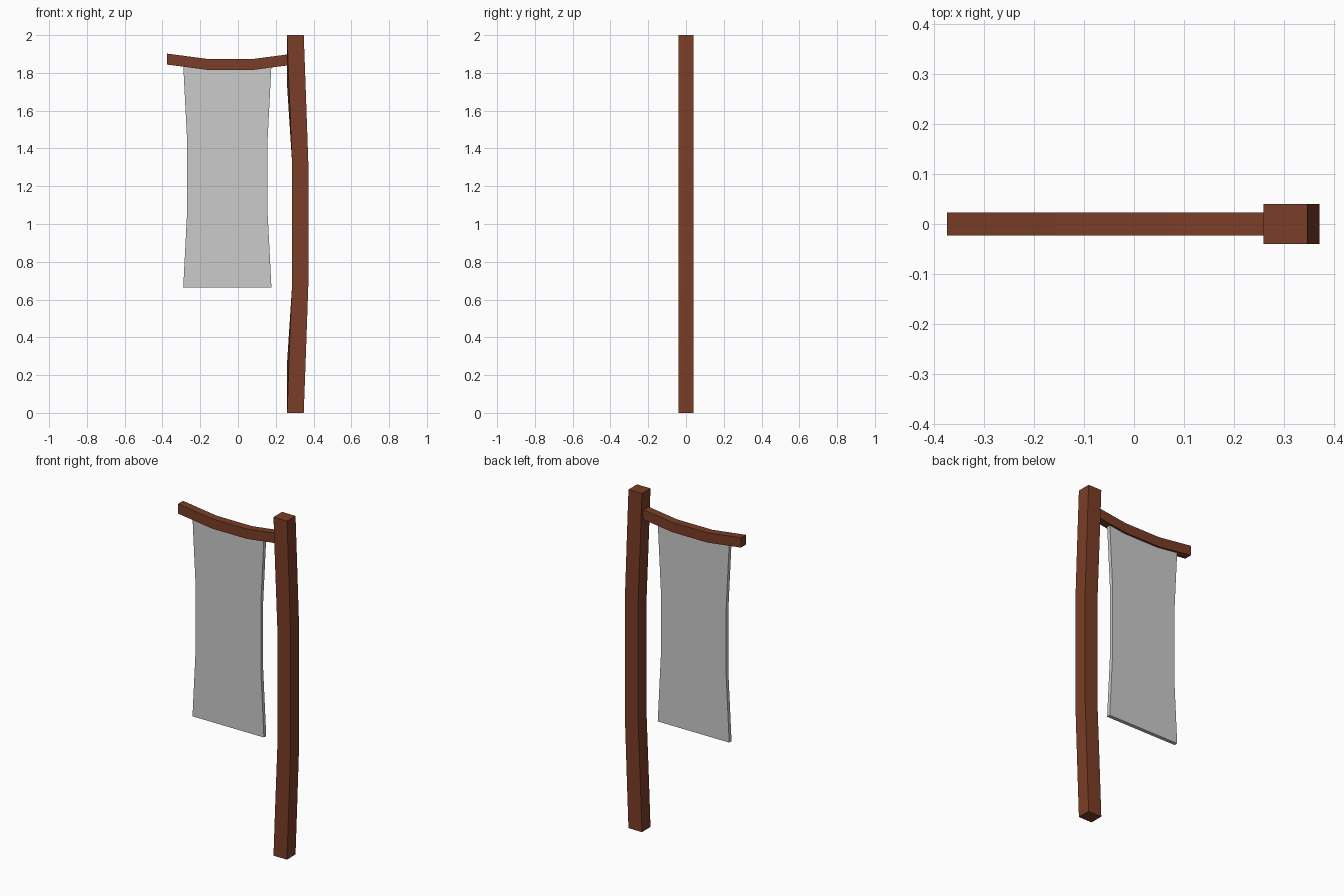
import bpy

if "Cube" in bpy.data.objects:
    bpy.data.objects.remove(bpy.data.objects["Cube"])


def loft(name, rings, mat=None):
    """Skin matching rings of points and cap both ends."""
    n = len(rings[0])
    verts = [p for ring in rings for p in ring]
    faces = [tuple(range(n))[::-1],
             tuple(range(len(verts) - n, len(verts)))]
    for r in range(len(rings) - 1):
        for i in range(n):
            a, b = r * n + i, r * n + (i + 1) % n
            faces.append((a, b, b + n, a + n))
    mesh = bpy.data.meshes.new(name)
    mesh.from_pydata(verts, [], faces)
    mesh.update()
    obj = bpy.data.objects.new(name, mesh)
    bpy.context.collection.objects.link(obj)
    if mat:
        mesh.materials.append(mat)
    return obj


wood = bpy.data.materials.new("wood")
wood.diffuse_color = (0.195, 0.048, 0.02, 1)
wood.use_nodes = True
wood.node_tree.nodes["Principled BSDF"].inputs["Base Color"].default_value = wood.diffuse_color

# Bowed post: z, left x, right x, ridge x on the left side
D = 0.04
post = [(0, 0.26, 0.348, 0.26), (0.27, 0.27, 0.358, 0.26),
        (0.67, 0.286, 0.372, 0.286), (1.33, 0.286, 0.372, 0.286),
        (1.73, 0.27, 0.358, 0.26), (2, 0.26, 0.348, 0.26)]
loft("post", [[(l, -D, z), (r, -D, z), (r, D, z), (l, D, z), (m, 0, z)]
              for z, l, r, m in post], wood)

# Sagging crossbar: x, centre z
B, H = 0.023, 0.029
bar = [(-0.375, 1.873), (-0.155, 1.844), (0.075, 1.844), (0.295, 1.873)]
loft("crossbar", [[(x, -B, z - H), (x, B, z - H), (x, B, z + H), (x, -B, z + H)]
                  for x, z in bar], wood)

# Hanging cloth with pinched waist: z, left x, right x
T = 0.011
cloth = [(0.665, -0.29, 0.177), (1.055, -0.27, 0.157),
         (1.45, -0.27, 0.157), (1.84, -0.29, 0.177)]
loft("banner", [[(l, -T, z), (r, -T, z), (r, T, z), (l, T, z)]
                for z, l, r in cloth])
